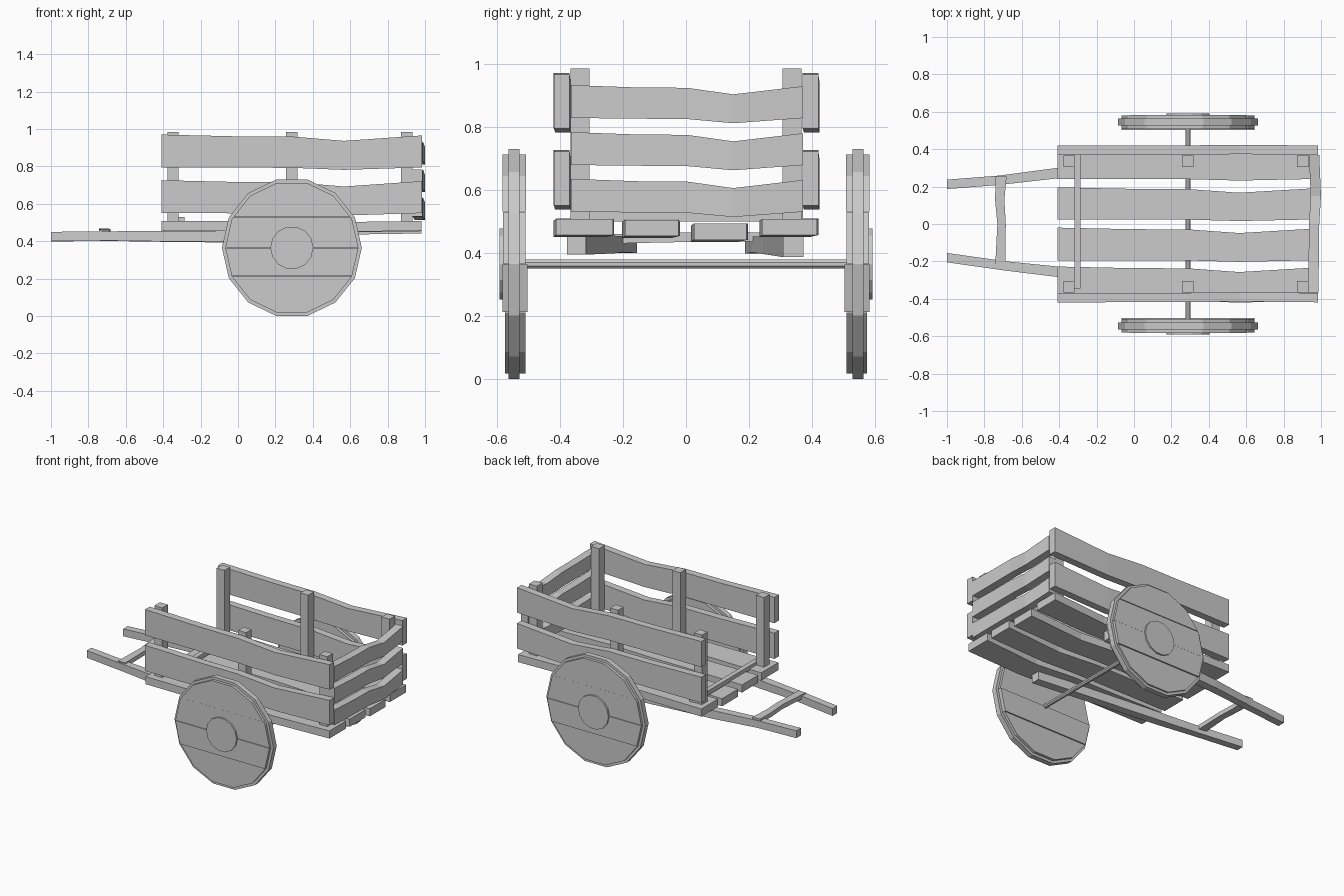
import bpy, bmesh, math
from mathutils import Vector, Matrix

if "Cube" in bpy.data.objects:
    bpy.data.objects.remove(bpy.data.objects["Cube"])

X, Y, Z = Vector((1, 0, 0)), Vector((0, 1, 0)), Vector((0, 0, 1))


def finish(name, bm):
    bmesh.ops.recalc_face_normals(bm, faces=bm.faces)
    me = bpy.data.meshes.new(name)
    bm.to_mesh(me)
    bm.free()
    ob = bpy.data.objects.new(name, me)
    bpy.context.collection.objects.link(ob)
    return ob


def beam(name, stations, u, v):
    """Loft rectangles (centre, size along u, size along v)."""
    bm = bmesh.new()
    rings = []
    for c, a, b in stations:
        rings.append([bm.verts.new(Vector(c) + u * a * i / 2 + v * b * j / 2)
                      for i, j in ((-1, -1), (1, -1), (1, 1), (-1, 1))])
    for p, q in zip(rings, rings[1:]):
        for i in range(4):
            k = (i + 1) % 4
            bm.faces.new((p[i], p[k], q[k], q[i]))
    bm.faces.new(rings[0])
    bm.faces.new(rings[-1])
    return finish(name, bm)


# hand-cut plank: (position along length, sideways drift, width factor)
WAVE = ((0, 0, 1), (.29, -.005, .95), (.5, -.006, .95), (.7, -.023, .88), (1, -.002, .97))


def plank(name, start, end, u, v, width, thick, drift=1, bow=0):
    start, end = Vector(start), Vector(end)
    st = [(start.lerp(end, t) + u * d * drift - v * d * bow, width * w, thick)
          for t, d, w in WAVE]
    return beam(name, st, u, v)


def box(name, lo, hi):
    lo, hi = Vector(lo), Vector(hi)
    c, s = (lo + hi) / 2, hi - lo
    return beam(name, [((c.x, c.y, lo.z), s.x, s.y), ((c.x, c.y, hi.z), s.x, s.y)], X, Y)


def disc(name, r, y0, y1, n, x, z, band=None):
    """Cylinder along y, optionally trimmed to a height band."""
    bm = bmesh.new()
    rot = Matrix.Rotation(math.pi / 2, 4, 'X')
    bmesh.ops.create_cone(bm, cap_ends=True, segments=n, radius1=r, radius2=r,
                          depth=abs(y1 - y0),
                          matrix=Matrix.Translation((x, (y0 + y1) / 2, z)) @ rot)
    # turn so that a flat side rests on the ground
    low = min(bm.verts, key=lambda q: q.co.z).co
    same = [q for q in bm.verts if abs(q.co.z - low.z) < 1e-4]
    if len(same) < 4:
        bmesh.ops.rotate(bm, verts=bm.verts, cent=(x, 0, z),
                         matrix=Matrix.Rotation(math.pi / n, 3, 'Y'))
    if band:
        for h, sgn in ((band[0], -1), (band[1], 1)):
            geom = bm.verts[:] + bm.edges[:] + bm.faces[:]
            cut = bmesh.ops.bisect_plane(bm, geom=geom, plane_co=(0, 0, h),
                                         plane_no=(0, 0, sgn), clear_outer=True)
            edges = [e for e in cut['geom_cut'] if isinstance(e, bmesh.types.BMEdge)]
            if edges:
                bmesh.ops.holes_fill(bm, edges=edges)
    return finish(name, bm)


# floor planks
for y, z, w in ((.33, .483, .18), (.11, .468, .172), (-.107, .48, .175), (-.32, .483, .185)):
    plank("floor_plank", (-.41, y, z), (.98, y, z), Y, Z, w, .052, drift=.8, bow=-.3)

# side boards and posts
for s in (-1, 1):
    for z in (.638, .882):
        plank("side_board", (-.41, s * .394, z), (.985, s * .394, z), Z, Y, .176, .05, bow=.2)
    for x in (-.347, .287, .902):
        box("side_post", (x - .03, s * .336 - .03, .5), (x + .03, s * .336 + .03, .985))

# tail boards
for z in (.583, .731, .88):
    plank("tail_board", (.958, -.365, z), (.962, .37, z), Z, X, .104, .055, bow=.5)

# low strip across the open front end
box("front_floor_strip", (-.318, -.345, .5), (-.285, .37, .53))

# shafts and the grip bar between them
for pts in (((-1, .212, .423, .05), (-.72, .234, .427, .05), (-.41, .272, .425, .056), (.5, .34, .419, .064)),
            ((-1, -.18, .425, .05), (-.68, -.225, .428, .05), (-.41, -.255, .427, .056), (.5, -.347, .425, .06))):
    beam("shaft", [((x, y, z), w, w) for x, y, z, w in pts], Y, Z)
beam("grip_bar", [((-.715, -.235, .445), .055, .03), ((-.708, 0, .45), .045, .03),
                  ((-.718, .13, .452), .05, .03), ((-.71, .255, .45), .058, .03)], X, Z)

# axle and plank wheels
WX, WZ = .288, .365
disc("axle", .015, -.53, .53, 8, WX, WZ)
for s in (-1, 1):
    disc("wheel_tyre", .374, s * .527, s * .563, 14, WX, WZ)
    bands = ((-.1, .212, .508, .574), (.214, .364, .502, .581),
             (.366, .53, .509, .579), (.532, .9, .507, .582))
    for a, b, y0, y1 in bands:
        disc("wheel_plank", .356, s * y0, s * y1, 14, WX, WZ, (a, b))
    disc("wheel_hub", .115, s * .55, s * .591, 14, WX, WZ)
